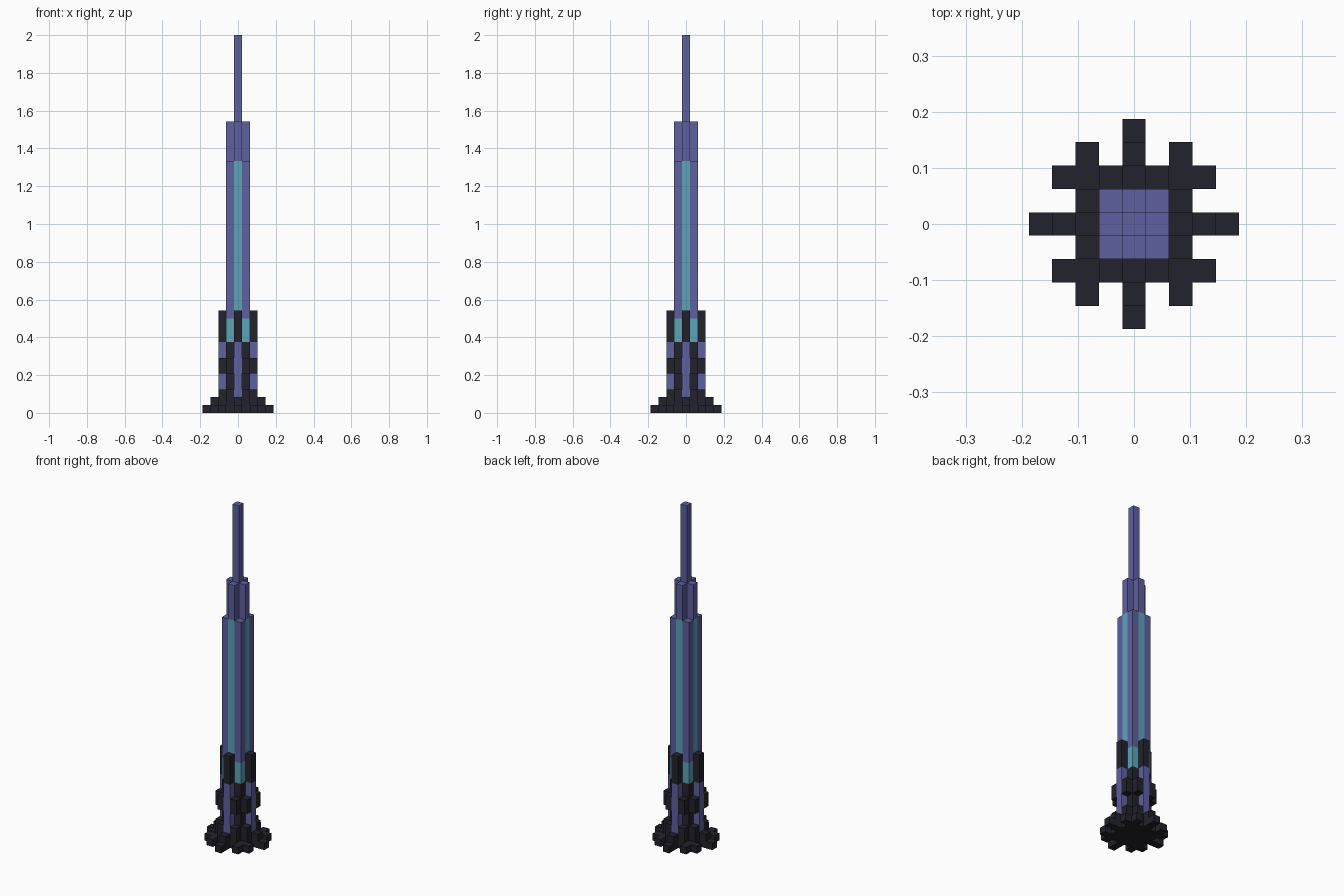
import bpy
import bmesh
from mathutils import Matrix, Vector

U = 2 / 48  # edge of one cube of the block grid

cube = bpy.data.objects.get("Cube")
if cube:
    bpy.data.objects.remove(cube, do_unlink=True)


def make_material(name, rgb):
    mat = bpy.data.materials.new(name)
    mat.use_nodes = True
    mat.diffuse_color = (*rgb, 1)
    mat.node_tree.nodes["Principled BSDF"].inputs["Base Color"].default_value = (*rgb, 1)
    return mat


black = make_material("black stone", (0.016, 0.016, 0.025))
purple = make_material("purple stone", (0.112, 0.115, 0.35))
cyan = make_material("cyan glass", (0.11, 0.37, 0.50))


def blocks(name, mat, cells, z0, z1, size=(1, 1), turns=4):
    """Upright blocks centred on grid cells, repeated around the tower axis."""
    bm = bmesh.new()
    for turn in range(turns):
        spin = Matrix.Rotation(turn * 1.5707963, 4, "Z")
        for x, y in cells:
            place = Matrix.Translation(Vector((x, y, (z0 + z1) / 2)) * U)
            scale = Matrix.Diagonal((size[0] * U, size[1] * U, (z1 - z0) * U, 1))
            bmesh.ops.create_cube(bm, size=1, matrix=spin @ place @ scale)
    mesh = bpy.data.meshes.new(name)
    bm.to_mesh(mesh)
    bm.free()
    mesh.materials.append(mat)
    obj = bpy.data.objects.new(name, mesh)
    bpy.context.collection.objects.link(obj)
    return obj


CENTRE = [(0, 0)]
CORNER = [(1, 1)]
SIDE_PAIR = [(2, 1), (2, -1)]

# Stepped foot with radiating toes
blocks("foot_slab", black, CENTRE, 0, 1, (5, 5), 1)
blocks("long_toes", black, [(3.5, 0)], 0, 1, (2, 1))
blocks("short_toes", black, [(3, 2), (3, -2)], 0, 1)
blocks("foot_step_core", black, CENTRE, 1, 2, (3, 3), 1)
blocks("foot_step_sides", black, [(2, 0)], 1, 2, (1, 3))
blocks("foot_step_toes", black, [(3, 0)], 1, 2)
blocks("foot_collar", black, SIDE_PAIR, 2, 3)

# Lower shaft with buttresses and a raised band
blocks("lower_corners", black, CORNER, 2, 9)
blocks("band_blocks", black, SIDE_PAIR, 5, 7)
blocks("buttresses", purple, [(2, 0)], 2, 9)
blocks("buttress_caps", black, [(2, 0)], 9, 13)
blocks("corner_windows", cyan, CORNER, 9, 12)

# Main shaft with glass strips between purple corners
blocks("upper_corners", purple, CORNER, 12, 32)
blocks("glass_strips", cyan, [(1, 0)], 2, 32)

# Crown and central spire
blocks("crown", purple, [(1, 0)], 32, 37)
blocks("spire", purple, CENTRE, 2, 48, turns=1)
